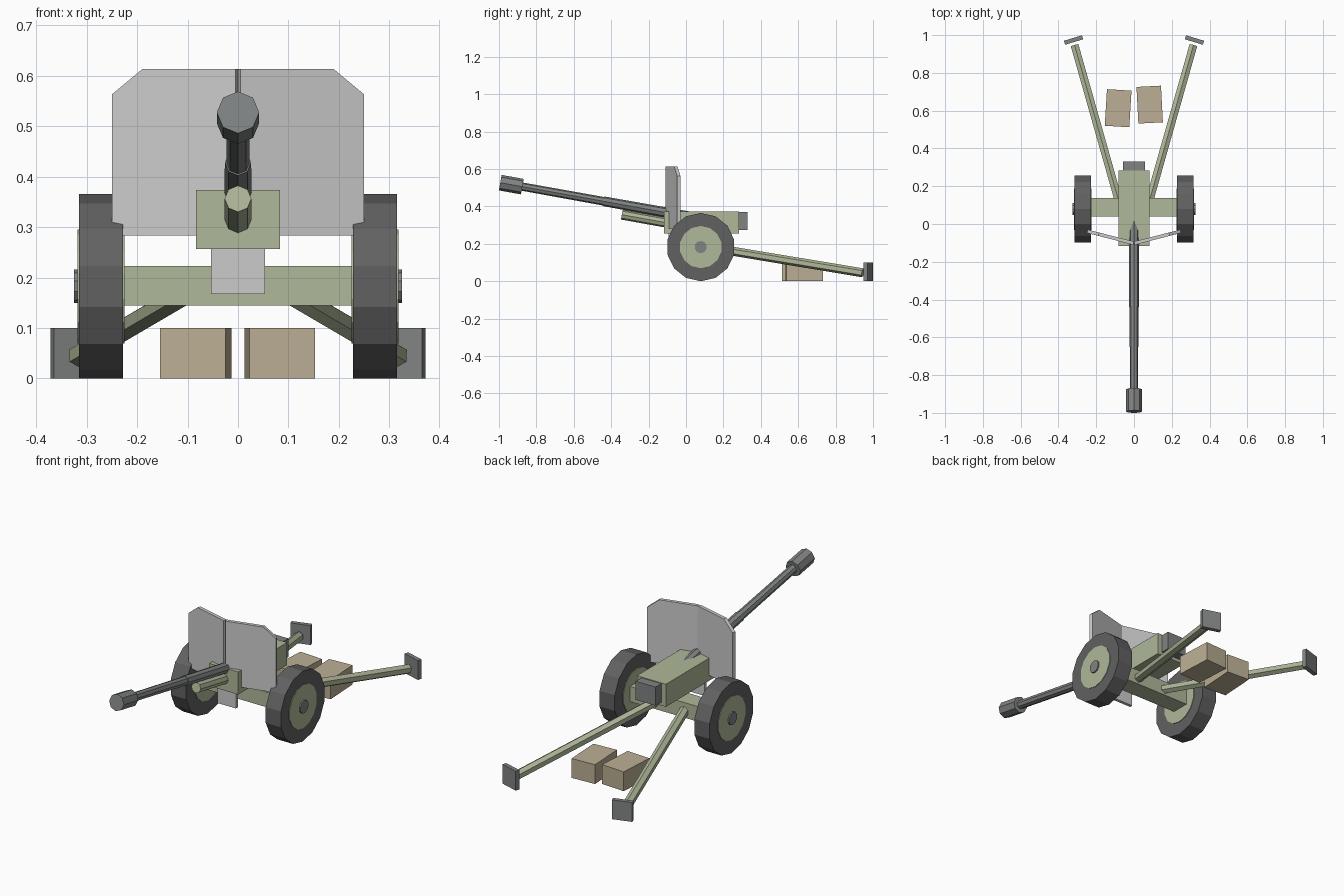
import bpy, bmesh
from math import radians, tan, cos, sin, pi
from mathutils import Vector, Matrix

if "Cube" in bpy.data.objects:
    bpy.data.objects.remove(bpy.data.objects["Cube"])


def material(name, rgb):
    m = bpy.data.materials.new(name)
    m.diffuse_color = (*rgb, 1)
    m.use_nodes = True
    m.node_tree.nodes["Principled BSDF"].inputs["Base Color"].default_value = m.diffuse_color
    return m


GREEN = material("olive_paint", (0.43, 0.48, 0.32))
METAL = material("gun_metal", (0.22, 0.23, 0.23))
RUBBER = material("rubber", (0.12, 0.12, 0.12))
WOOD = material("crate_wood", (0.50, 0.43, 0.30))


def finish(name, bm, mat):
    bmesh.ops.recalc_face_normals(bm, faces=bm.faces)
    me = bpy.data.meshes.new(name)
    bm.to_mesh(me)
    bm.free()
    ob = bpy.data.objects.new(name, me)
    bpy.context.collection.objects.link(ob)
    if mat:
        me.materials.append(mat)
    return ob


def box(name, centre, size, mat=None, turn=0):
    bm = bmesh.new()
    bmesh.ops.create_cube(bm, size=1)
    bm.transform(Matrix.Translation(centre) @ Matrix.Rotation(radians(turn), 4, 'Z')
                 @ Matrix.Diagonal((*size, 1)))
    return finish(name, bm, mat)


def rod(name, a, b, r1, r2, sides, mat):
    """Faceted rod from a to b with one corner pointing up."""
    a, b = Vector(a), Vector(b)
    d = (b - a).normalized()
    side = d.cross(Vector((0, 0, 1))).normalized()
    up = side.cross(d)
    bm = bmesh.new()
    rings = []
    for p, r in ((a, r1), (b, r2)):
        rings.append([bm.verts.new(p + r * (cos(t) * up + sin(t) * side))
                      for t in (2 * pi * k / sides for k in range(sides))])
    for k in range(sides):
        j = (k + 1) % sides
        bm.faces.new((rings[0][k], rings[0][j], rings[1][j], rings[1][k]))
    for ring in rings:
        bm.faces.new(ring)
    return finish(name, bm, mat)


# Gun body, breech, axle and lower plate
box("cradle", (0, 0.083, 0.3145), (0.166, 0.4, 0.117), GREEN)
box("breech", (0, 0.30, 0.321), (0.114, 0.06, 0.096), METAL)
box("axle", (0, 0.088, 0.184), (0.56, 0.097, 0.078), GREEN)
box("lower_plate", (0, -0.085, 0.226), (0.106, 0.016, 0.118))

# Elevated barrel, sleeve, muzzle and recoil cylinder
SLOPE = tan(radians(10.2))


def along(y, y0=-0.993, z0=0.527):
    return (0, y, z0 - SLOPE * (y - y0))


rod("barrel", along(-0.9), along(0.1), 0.022, 0.024, 8, METAL)
rod("barrel_sleeve", along(-0.44), along(0.1), 0.026, 0.028, 8, METAL)
rod("muzzle_brake", along(-0.993), along(-0.875), 0.042, 0.042, 8, METAL)
rod("recoil_cylinder", along(-0.343, -0.343, 0.356), along(0.0, -0.343, 0.356),
    0.0265, 0.0265, 8, GREEN)

# Swept shield panels, outline in panel length and height
OUTLINE = [(0, 0.283), (0.253, 0.283), (0.253, 0.563), (0.191, 0.613), (0, 0.613)]
ANGLE = radians(14.5)
for s, label in ((1, "right"), (-1, "left")):
    bm = bmesh.new()
    layers = []
    for t in (0, 0.018):
        layers.append([bm.verts.new((s * (u * cos(ANGLE) + t * sin(ANGLE)),
                                     -0.093 + u * sin(ANGLE) - t * cos(ANGLE), z))
                       for u, z in OUTLINE])
    for layer in layers:
        bm.faces.new(layer)
    for k in range(len(OUTLINE)):
        j = (k + 1) % len(OUTLINE)
        bm.faces.new((layers[0][k], layers[0][j], layers[1][j], layers[1][k]))
    finish(label + "_shield", bm, None)

    # Wheel: tyre, disc and hub cap
    for part, x1, x2, r, n, mat in (("tyre", 0.228, 0.315, 0.1825, 14, RUBBER),
                                    ("wheel_disc", 0.225, 0.318, 0.113, 14, GREEN),
                                    ("hub_cap", 0.22, 0.325, 0.033, 10, METAL)):
        rod(f"{label}_{part}", (s * x1, 0.079, 0.1825), (s * x2, 0.079, 0.1825), r, r, n, mat)

    # Split trail leg and ground spade
    rod(label + "_trail", (s * 0.075, 0.1, 0.185), (s * 0.314, 0.945, 0.045),
        0.024, 0.024, 6, GREEN)
    box(label + "_spade", (s * 0.32, 0.974, 0.05), (0.1, 0.022, 0.1), METAL, -17 * s)

# Ammunition crates
box("left_crate", (-0.084, 0.613, 0.05), (0.13, 0.194, 0.1), WOOD, -3.5)
box("right_crate", (0.083, 0.632, 0.05), (0.13, 0.194, 0.1), WOOD, 3)
